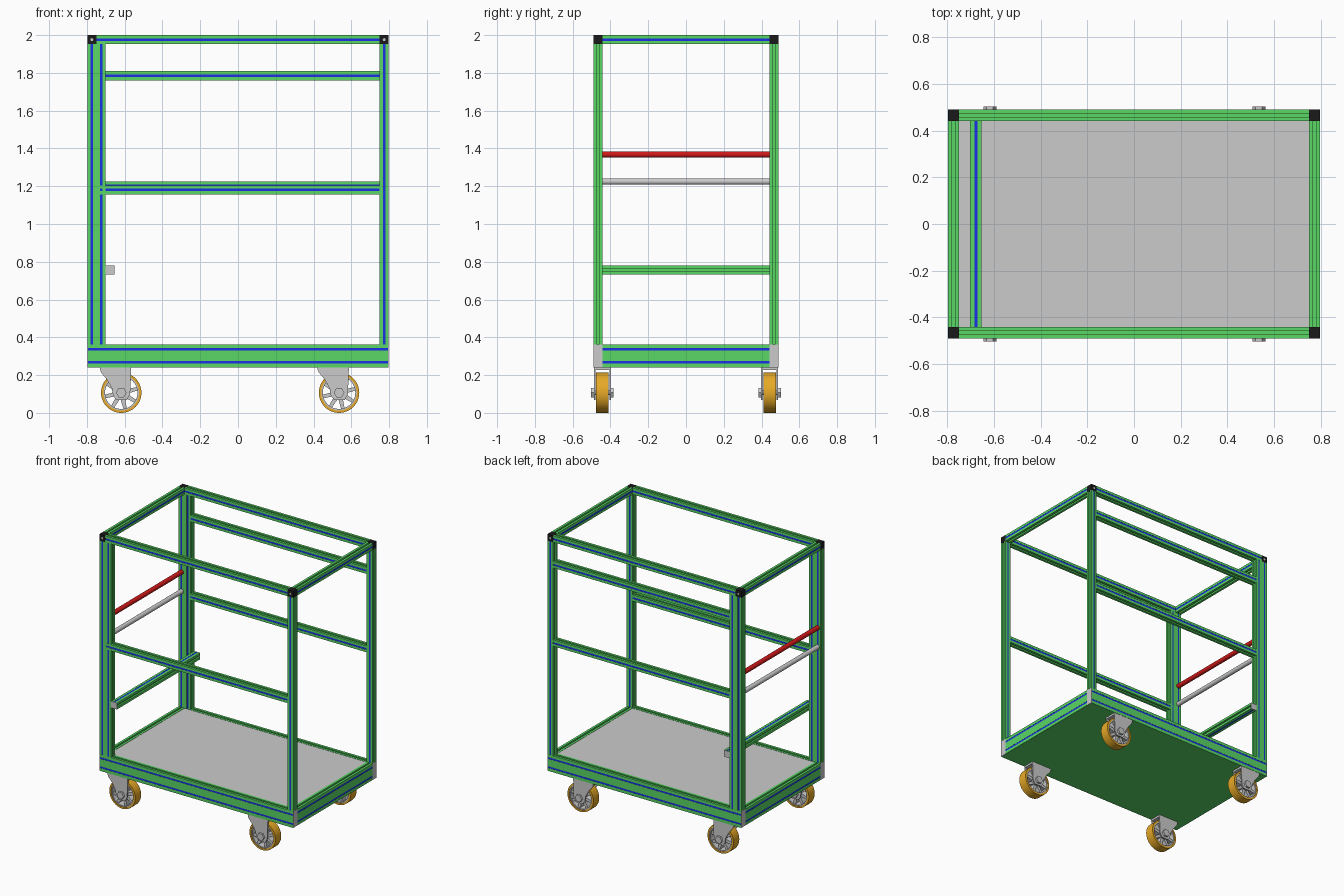
import bpy, bmesh, math
from mathutils import Vector

if "Cube" in bpy.data.objects:
    bpy.data.objects.remove(bpy.data.objects["Cube"])


def material(name, rgb):
    m = bpy.data.materials.new(name)
    m.diffuse_color = (*rgb, 1)
    m.use_nodes = True
    m.node_tree.nodes["Principled BSDF"].inputs["Base Color"].default_value = m.diffuse_color
    return m


GREEN = material("green", (0.1, 0.68, 0.13))
BLUE = material("blue", (0.01, 0.03, 0.8))
BLACK = material("black", (0.01, 0.01, 0.01))
RED = material("red", (0.65, 0.01, 0.01))
ORANGE = material("orange", (0.8, 0.4, 0.02))

L, W, S = 0.798, 0.49, 0.048      # half length, half width, profile size
BASE_LO, BASE_HI, TOP = 0.241, 0.363, 2.0
SLOT, DEPTH = 0.0065, 0.012       # slot half width and depth


def finish(name, bm, mat=None, smooth=False):
    bmesh.ops.recalc_face_normals(bm, faces=bm.faces)
    me = bpy.data.meshes.new(name)
    bm.to_mesh(me)
    bm.free()
    ob = bpy.data.objects.new(name, me)
    bpy.context.collection.objects.link(ob)
    if mat:
        me.materials.append(mat)
    if smooth:
        bpy.context.view_layer.objects.active = ob
        ob.select_set(True)
        bpy.ops.object.shade_smooth_by_angle(angle=math.radians(35))
        ob.select_set(False)
    return ob


def to_xyz(axis, a, u, v):
    return {'x': (a, u, v), 'y': (u, a, v), 'z': (u, v, a)}[axis]


def prism(name, axis, a0, a1, pts, mat=None):
    """Extrude a closed outline along an axis."""
    bm = bmesh.new()
    f = bm.faces.new([bm.verts.new(to_xyz(axis, a0, u, v)) for u, v in pts])
    ext = bmesh.ops.extrude_face_region(bm, geom=[f])
    vs = [g for g in ext['geom'] if isinstance(g, bmesh.types.BMVert)]
    bmesh.ops.translate(bm, verts=vs, vec=Vector(to_xyz(axis, a1 - a0, 0, 0)))
    return finish(name, bm, mat)


def box(name, x0, x1, y0, y1, z0, z1, mat=None):
    return prism(name, 'z', z0, z1, [(x0, y0), (x1, y0), (x1, y1), (x0, y1)], mat)


def tube(name, axis, a0, a1, c, r, inner=0, sides=32, mat=None):
    """Cylinder, or a ring when an inner radius is given."""
    bm = bmesh.new()
    rings = []
    for rad, a in [(r, a0), (r, a1)] + ([(inner, a1), (inner, a0)] if inner else []):
        rings.append([bm.verts.new(to_xyz(axis, a, c[0] + rad * math.cos(t), c[1] + rad * math.sin(t)))
                      for t in (2 * math.pi * i / sides for i in range(sides))])
    n = len(rings)
    for k in range(n if inner else 1):
        p, q = rings[k], rings[(k + 1) % n]
        for i in range(sides):
            j = (i + 1) % sides
            bm.faces.new((p[i], p[j], q[j], q[i]))
    if not inner:
        bm.faces.new(rings[0])
        bm.faces.new(rings[1])
    return finish(name, bm, mat, smooth=sides > 8)


def beam(name, axis, a0, a1, c, size, blue, su=(0,), sv=(0,)):
    """Slotted profile; blue='u' or 'v' fills the slots of the faces facing that way."""
    w, h = size[0] / 2, size[1] / 2

    def side(slots, half_len, half_off):
        pts = [(-half_len, -half_off)]
        for s in slots:
            pts += [(s - SLOT, -half_off), (s - SLOT, -half_off + DEPTH),
                    (s + SLOT, -half_off + DEPTH), (s + SLOT, -half_off)]
        return pts
    lo, ri = side(su, w, h), side(sv, h, w)
    pts = lo + [(-q, p) for p, q in ri]
    pts += [(-p, -q) for p, q in pts]
    prism(name, axis, a0, a1, [(c[0] + p, c[1] + q) for p, q in pts], GREEN)
    for s in (sv if blue == 'u' else su):
        for d in (-1, 1):
            far, near = d * ((w if blue == 'u' else h) - 0.001), d * ((w if blue == 'u' else h) - DEPTH)
            g = SLOT
            q = [(far, s - g), (far, s + g), (near, s + g), (near, s - g)]
            if blue == 'v':
                q = [(b, a) for a, b in q]
            prism(name + "_insert", axis, a0, a1, [(c[0] + a, c[1] + b) for a, b in q], BLUE)


yc, xc = W - S / 2, L - S / 2
zc, bh = (BASE_LO + BASE_HI) / 2, BASE_HI - BASE_LO
rows = (-0.034, 0.034)

# Base frame, deck and underside
for sy, n in ((-1, "front"), (1, "back")):
    beam("base_beam_" + n, 'x', -L + 0.004, L - 0.004, (sy * yc, zc), (S, bh), 'u', sv=rows)
    for sx in (-1, 1):
        y0, y1 = sorted((sy * W, sy * (W - S)))
        x0, x1 = sorted((sx * L, sx * (L - 0.004)))
        box("base_end_cap", x0, x1, y0, y1, BASE_LO, BASE_HI)
for sx, n in ((-1, "left"), (1, "right")):
    beam("base_beam_" + n, 'y', -W + S, W - S, (sx * xc, zc), (S, bh), 'u', sv=rows)
box("deck", -L + S, L - S, -W + S, W - S, 0.345, BASE_HI - 0.002)
box("underside_panel", -L + 0.004, L - 0.004, -W, W, BASE_LO - 0.001, BASE_LO + 0.006, GREEN)

# Corner posts (double width on the handle end) and top corners
for sy, n in ((-1, "front"), (1, "back")):
    beam("post_right_" + n, 'z', BASE_HI, TOP - S, (xc, sy * yc), (S, S), 'v')
    beam("post_left_" + n, 'z', BASE_HI, TOP - S, (-L + S, sy * yc), (2 * S, S), 'v', su=(-0.025, 0.025))
    for sx in (-1, 1):
        h = S / 2
        box("top_corner", sx * xc - h, sx * xc + h, sy * yc - h, sy * yc + h, TOP - S, TOP, BLACK)
        tube("corner_screw", 'y', sy * W, sy * (W + 0.001), (sx * xc, TOP - h), 0.008, sides=12)

# Top frame
for sy, n in ((-1, "front"), (1, "back")):
    beam("top_rail_" + n, 'x', -L + S, L - S, (sy * yc, TOP - S / 2), (S, S), 'u')
for sx, n in ((-1, "left"), (1, "right")):
    beam("top_rail_" + n, 'y', -W + S, W - S, (sx * xc, TOP - S / 2), (S, S), 'u')

# Side rails
beam("middle_rail_front", 'x', -L + S, L - S, (-yc - 0.001, 1.181), (S, S), 'u')
beam("middle_rail_back", 'x', -L + 2 * S, L - S, (yc, 1.202), (S, S), 'u')
beam("upper_rail_back", 'x', -L + 2 * S, L - S, (yc, 1.785), (S, S), 'u')

# Low crossbar inside the handle end, with end caps
cx = -L + 2.5 * S
beam("crossbar", 'y', -W + 0.004, W - 0.004, (cx, 0.757), (S, S), 'v')
for sy in (-1, 1):
    y0, y1 = sorted((sy * W, sy * (W - 0.004)))
    box("crossbar_end_cap", cx - S / 2, cx + S / 2, y0, y1, 0.757 - S / 2, 0.757 + S / 2)

# Push handles
tube("red_handle", 'y', -W + S, W - S, (-xc, 1.368), 0.017, sides=24, mat=RED)
tube("grey_handle", 'y', -W + S, W - S, (-xc, 1.225), 0.017, sides=24)


# Casters
def caster(x, y):
    z, r = 0.107, 0.107
    tube("caster_tyre", 'y', y - 0.034, y + 0.034, (x, z), r, 0.094, 48, ORANGE)
    tube("caster_rim", 'y', y - 0.03, y + 0.03, (x, z), 0.095, 0.086, 48)
    tube("caster_hub", 'y', y - 0.034, y + 0.034, (x, z), 0.034)
    for i in range(8):
        a = 2 * math.pi * (i + 0.3) / 8
        c, s = math.cos(a), math.sin(a)
        q = [(0.03, -0.012), (0.089, -0.009), (0.089, 0.009), (0.03, 0.012)]
        prism("caster_spoke", 'y', y - 0.022, y + 0.022,
              [(x + p * c - t * s, z + p * s + t * c) for p, t in q])
    fork = [(-0.113, 0.239), (0.052, 0.239), (0.047, 0.1), (0.03, 0.068), (-0.025, 0.068),
            (-0.043, 0.09), (-0.05, 0.13), (-0.075, 0.175), (-0.108, 0.215)]
    for d in (-1, 1):
        prism("caster_fork", 'y', y + d * 0.037, y + d * 0.045, [(x + p, t) for p, t in fork])
        tube("axle_nut", 'y', y + d * 0.045, y + d * 0.06, (x, z), 0.028, sides=6)
    tube("axle", 'y', y - 0.045, y + 0.045, (x, z), 0.012, sides=16)
    box("caster_plate", x - 0.113, x + 0.052, y - 0.045, y + 0.045, 0.226, 0.24)


for cx_ in (-0.618, 0.535):
    for cy_ in (-0.443, 0.443):
        caster(cx_, cy_)
